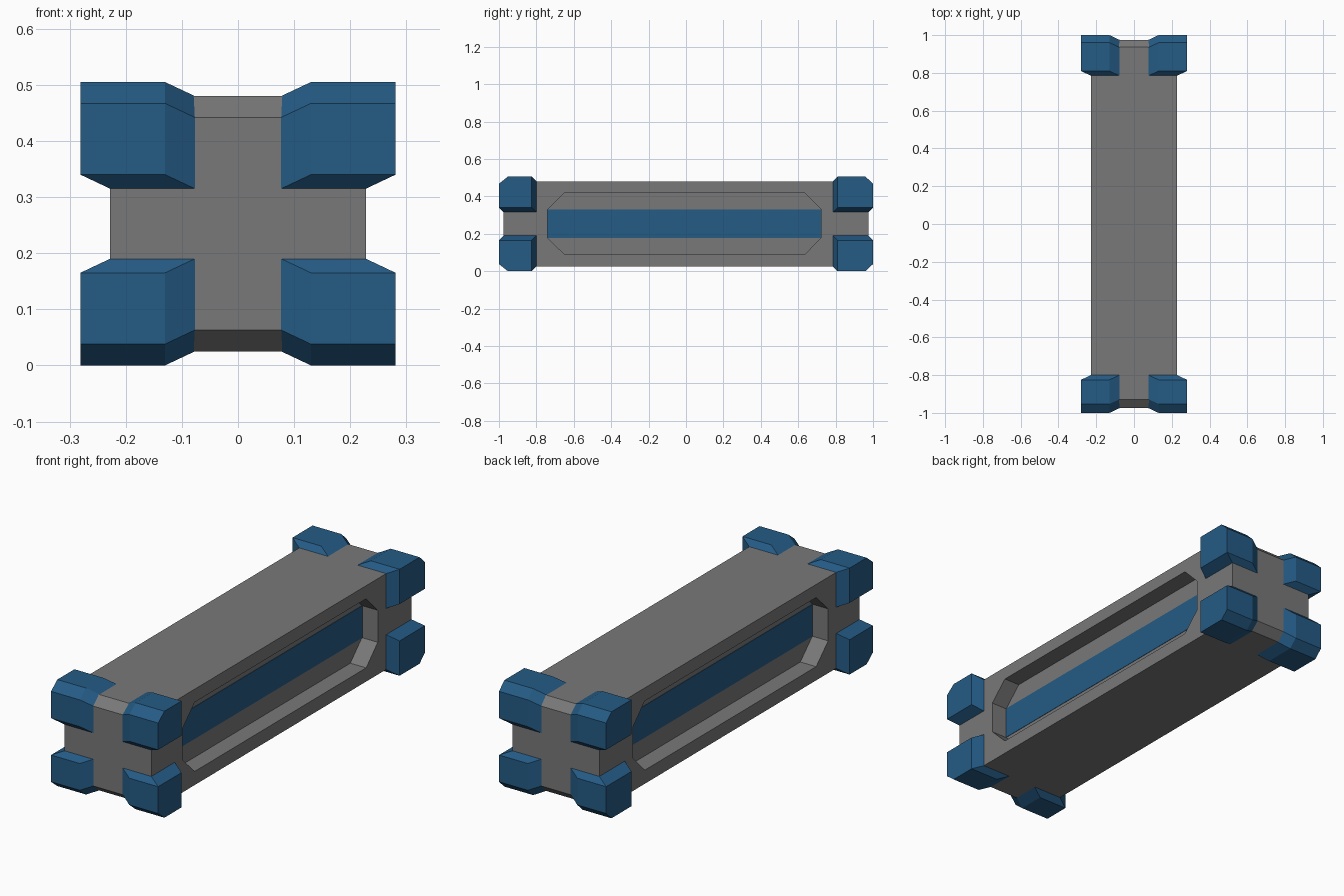
import bpy, bmesh

if "Cube" in bpy.data.objects:
    bpy.data.objects.remove(bpy.data.objects["Cube"])

ZC = 0.2525  # mid height


def material(name, rgb):
    m = bpy.data.materials.new(name)
    m.diffuse_color = (*rgb, 1)
    m.use_nodes = True
    m.node_tree.nodes["Principled BSDF"].inputs["Base Color"].default_value = m.diffuse_color
    return m


grey = material("dark grey", (0.19, 0.19, 0.19))
blue = material("steel blue", (0.018, 0.105, 0.235))


def add_object(name, bm, mat):
    bmesh.ops.recalc_face_normals(bm, faces=bm.faces[:])
    me = bpy.data.meshes.new(name)
    bm.to_mesh(me)
    bm.free()
    me.materials.append(mat)
    ob = bpy.data.objects.new(name, me)
    bpy.context.collection.objects.link(ob)
    return ob


def side_prism(name, profile, x0, x1, mat):
    """Extrude a (y, z) profile along x."""
    bm = bmesh.new()
    face = bm.faces.new([bm.verts.new((x0, y, z)) for y, z in profile])
    ext = bmesh.ops.extrude_face_region(bm, geom=[face])
    verts = [v for v in ext["geom"] if isinstance(v, bmesh.types.BMVert)]
    bmesh.ops.translate(bm, verts=verts, vec=(x1 - x0, 0, 0))
    return add_object(name, bm, mat)


# Body: long box with chamfered end edges
body = side_prism("crate_body", [
    (-0.93, 0.025), (0.937, 0.025), (0.975, 0.063), (0.975, 0.442),
    (0.937, 0.48), (-0.93, 0.48), (-0.975, 0.442), (-0.975, 0.063)],
    -0.228, 0.228, grey)

# Octagonal recess and blue stripe on each long side
recess = [(-0.65, 0.09), (0.635, 0.09), (0.722, 0.178), (0.722, 0.33),
          (0.635, 0.418), (-0.65, 0.418), (-0.74, 0.33), (-0.74, 0.178)]
stripe = [(-0.74, 0.178), (0.722, 0.178), (0.722, 0.33), (-0.74, 0.33)]
FLOOR = 0.145
for side, s in (("right", 1), ("left", -1)):
    cutter = side_prism(side + "_recess_cutter", recess, s * FLOOR, s * 0.3, grey)
    cutter.hide_render = True
    cutter.hide_set(True)
    mod = body.modifiers.new(side + "_recess", "BOOLEAN")
    mod.operation = "DIFFERENCE"
    mod.solver = "EXACT"
    mod.object = cutter
    side_prism(side + "_stripe", stripe, s * (FLOOR - 0.003), s * (FLOOR + 0.002), blue)

# Bake the recesses into the body and drop the cutters
bpy.context.view_layer.objects.active = body
for mod in list(body.modifiers):
    cutter = mod.object
    bpy.ops.object.modifier_apply(modifier=mod.name)
    bpy.data.objects.remove(cutter)


# Corner guards: a chamfered block swept outward from the body corner
def corner_guard(name, sx, sy, sz):
    y_in = 0.785 if sy > 0 else 0.80
    ch = 0.04 if sy > 0 else 0.047
    profile = [(y_in, 0.315), (0.975, 0.315), (0.975, 0.442),
               (0.975 - ch, 0.48), (y_in, 0.48)]
    bm = bmesh.new()
    for dx, d in ((0, 0), (0.053, 0.025)):
        for x in (0.077, 0.228):
            for y, z in profile:
                bm.verts.new((sx * (x + dx), sy * (y + d),
                              ZC + sz * (z + d - ZC)))
    res = bmesh.ops.convex_hull(bm, input=bm.verts[:])
    junk = [g for g in res["geom_interior"] + res["geom_unused"]
            if isinstance(g, bmesh.types.BMVert)]
    bmesh.ops.delete(bm, geom=list(set(junk)), context="VERTS")
    bmesh.ops.dissolve_limit(bm, angle_limit=0.01, verts=bm.verts[:], edges=bm.edges[:])
    add_object(name, bm, blue)


for sx, nx in ((1, "right"), (-1, "left")):
    for sy, ny in ((1, "back"), (-1, "front")):
        for sz, nz in ((1, "upper"), (-1, "lower")):
            corner_guard(f"{nz}_{ny}_{nx}_corner_guard", sx, sy, sz)
